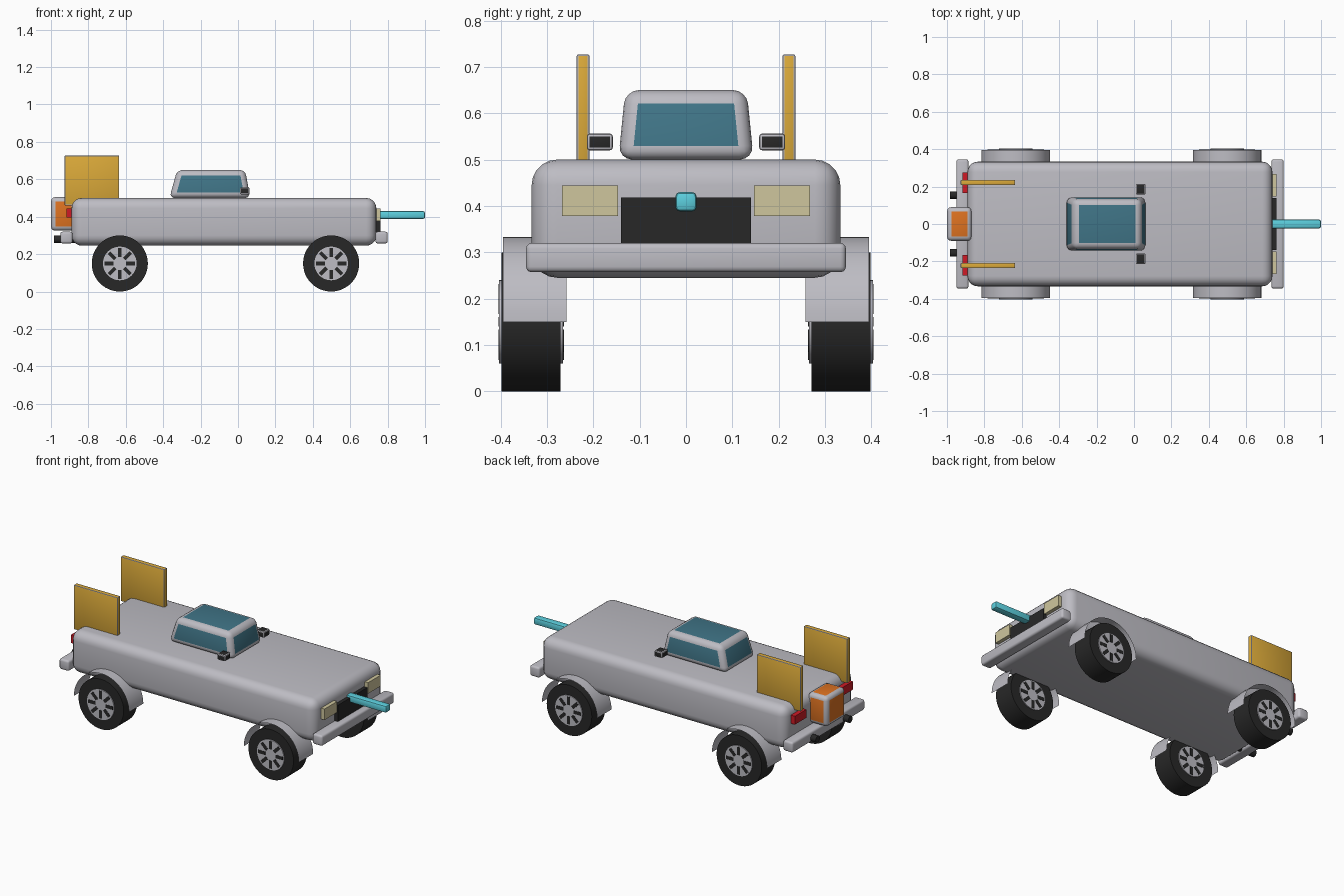
import bpy, bmesh, math
from mathutils import Matrix, Vector

if "Cube" in bpy.data.objects:
    bpy.data.objects.remove(bpy.data.objects["Cube"])


def material(name, srgb):
    m = bpy.data.materials.new(name)
    m.diffuse_color = [(c / 255) ** 2.2 for c in srgb] + [1]
    m.use_nodes = True
    m.node_tree.nodes["Principled BSDF"].inputs["Base Color"].default_value = m.diffuse_color
    return m


GREY = material("body grey", (188, 187, 194))
DARK = material("rubber black", (44, 44, 44))
GLASS = material("window teal", (66, 116, 134))
YELLOW = material("panel yellow", (218, 168, 60))
ORANGE = material("box orange", (222, 114, 38))
CYAN = material("rod cyan", (92, 205, 220))
CREAM = material("headlight cream", (206, 197, 156))
RED = material("tail light red", (205, 32, 42))


def finish(name, bm, mats, smooth=True):
    bmesh.ops.recalc_face_normals(bm, faces=bm.faces)
    me = bpy.data.meshes.new(name)
    bm.to_mesh(me)
    bm.free()
    for m in mats:
        me.materials.append(m)
    ob = bpy.data.objects.new(name, me)
    bpy.context.collection.objects.link(ob)
    if smooth:
        bpy.ops.object.select_all(action='DESELECT')
        ob.select_set(True)
        bpy.context.view_layer.objects.active = ob
        bpy.ops.object.shade_smooth_by_angle(angle=math.radians(35))
    return ob


def box(name, x, y, z, mat, bevel=0, segments=3, face_mat=None, top=None, skip_bottom=False):
    """Box from (min, max) ranges; flat faces may differ in colour from the bevels.
    top = (x range, y range) tapers the upper end."""
    bm = bmesh.new()
    bmesh.ops.create_cube(bm, size=1)
    for v in bm.verts:
        i, j, k = (int(c > 0) for c in v.co)
        tx, ty = top if top and k else (x, y)
        v.co = (tx[i], ty[j], z[k])
    bm.normal_update()
    normals = [f.normal.copy() for f in bm.faces]
    if bevel:
        bmesh.ops.bevel(bm, geom=bm.edges[:], offset=bevel, segments=segments,
                        profile=0.5, affect='EDGES')
        bm.normal_update()
    if face_mat:
        for f in bm.faces:
            flat = any(f.normal.dot(n) > 0.9995 for n in normals)
            f.material_index = int(flat and not (skip_bottom and f.normal.z < -0.9))
    return finish(name, bm, [mat, face_mat] if face_mat else [mat], bool(bevel))


def cylinder(name, center, radius, depth, axis, mat, sides=48):
    bm = bmesh.new()
    rot = Matrix.Rotation(math.pi / 2, 4, 'X' if axis == 'Y' else 'Y')
    bmesh.ops.create_cone(bm, cap_ends=True, segments=sides, radius1=radius,
                          radius2=radius, depth=depth,
                          matrix=Matrix.Translation(center) @ rot)
    return finish(name, bm, [mat])


def mirrored(y, s):
    return tuple(sorted((y[0] * s, y[1] * s)))


# Main body and bumpers
box("body", (-0.89, 0.74), (-0.333, 0.333), (0.245, 0.50), GREY, 0.055, 5)
box("front_bumper", (0.735, 0.80), (-0.345, 0.345), (0.257, 0.32), GREY, 0.012)
box("rear_bumper", (-0.95, -0.885), (-0.345, 0.345), (0.257, 0.32), GREY, 0.012)

# Cabin with window panes on its flat faces
box("cabin", (-0.367, 0.066), (-0.146, 0.146), (0.50, 0.65), GREY, 0.03, 4, GLASS,
    ((-0.325, 0.038), (-0.131, 0.131)), True)

# Nose and tail parts on the centre line
box("grille", (0.70, 0.762), (-0.14, 0.14), (0.29, 0.418), DARK)
box("nose_rod", (0.70, 1.0), (-0.023, 0.023), (0.388, 0.43), CYAN, 0.01, 2)
box("rear_box", (-1.0, -0.868), (-0.09, 0.09), (0.325, 0.505), GREY, 0.023, 3, ORANGE)

# Paired parts
for s, side in ((-1, "right"), (1, "left")):
    box(side + "_headlight", (0.70, 0.762), mirrored((0.147, 0.267), s), (0.378, 0.444), CREAM)
    box(side + "_tail_light", (-0.917, -0.85), mirrored((0.167, 0.275), s), (0.395, 0.445), RED)
    box(side + "_mirror", (0.01, 0.062), mirrored((0.158, 0.214), s), (0.52, 0.556),
        GREY, 0.006, 2, DARK)
    box(side + "_rear_panel", (-0.927, -0.636), mirrored((0.208, 0.236), s), (0.46, 0.727),
        GREY, 0.004, 2, YELLOW)
    cylinder(side + "_exhaust", (-0.92, s * 0.155, 0.28), 0.02, 0.13, 'X', DARK, 20)

    # Wheels with rim, dark slots and thin arched fender
    for wx, end in ((-0.632, "rear"), (0.498, "front")):
        tag = end + "_" + side
        yc = s * 0.334
        cylinder(tag + "_tire", (wx, yc, 0.15), 0.15, 0.127, 'Y', DARK)
        cylinder(tag + "_rim", (wx, yc, 0.15), 0.09, 0.138, 'Y', GREY)

        bm = bmesh.new()
        for i in range(8):
            for face in (-1, 1):
                place = (Matrix.Translation((wx, yc + face * 0.069, 0.15))
                         @ Matrix.Rotation(i * math.pi / 4, 4, 'Y')
                         @ Matrix.Translation((0.058, 0, 0))
                         @ Matrix.Diagonal((0.048, 0.003, 0.02, 1)))
                bmesh.ops.create_cube(bm, size=1, matrix=place)
        finish(tag + "_rim_slots", bm, [DARK], False)

        bm = bmesh.new()
        rows = []
        for i in range(25):
            a = math.pi * i / 24
            px, pz = wx + 0.183 * math.cos(a), 0.15 + 0.183 * math.sin(a)
            rows.append([bm.verts.new((px, s * y, pz)) for y in (0.258, 0.395)])
        for a, b in zip(rows, rows[1:]):
            bm.faces.new((a[0], a[1], b[1], b[0]))
        fender = finish(tag + "_fender", bm, [GREY])
        # outward-facing arch
        if fender.data.polygons[12].normal.z < 0:
            fender.data.flip_normals()
